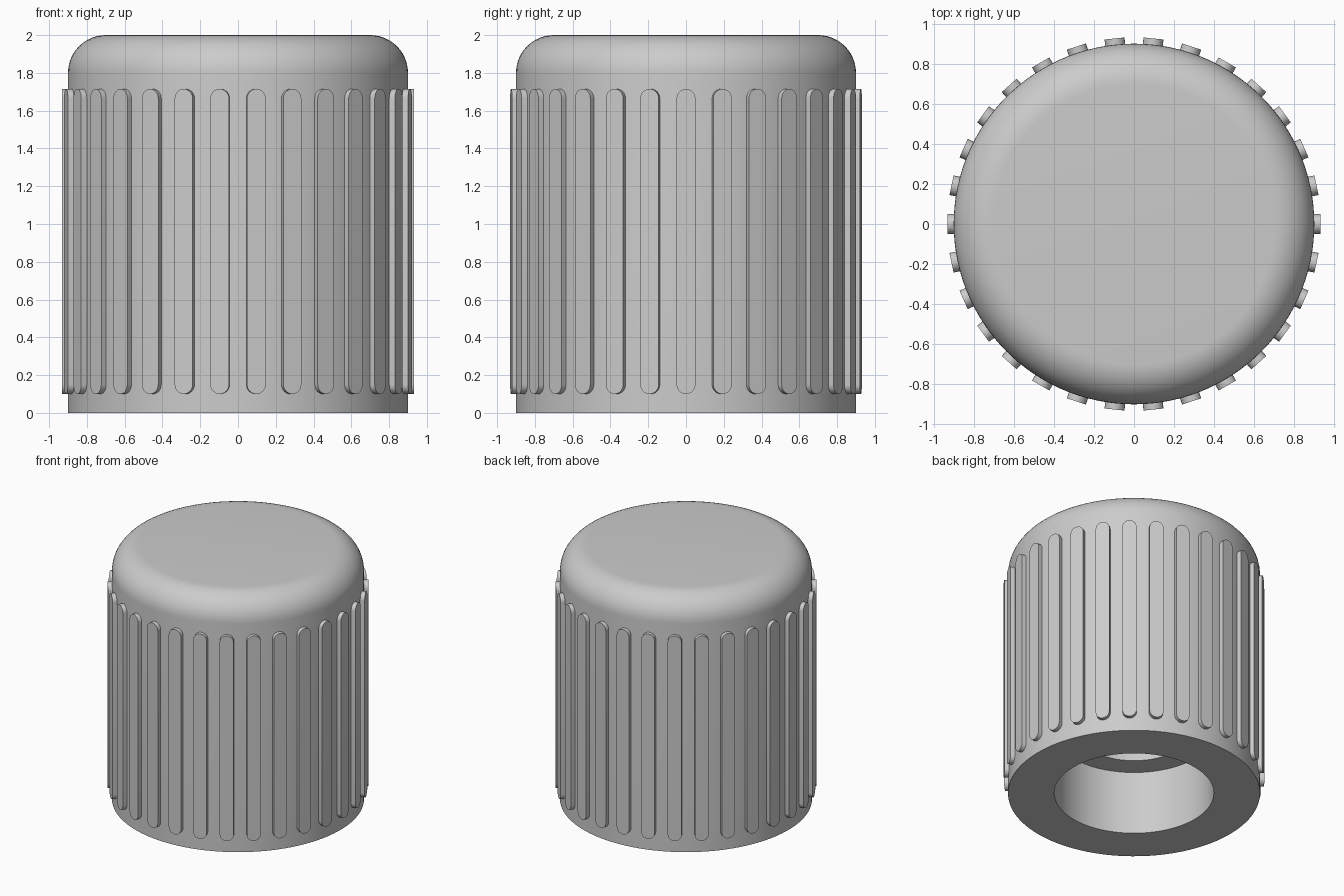
import bpy, bmesh
from math import sin, cos, pi, radians
from mathutils import Matrix, Vector

cube = bpy.data.objects.get("Cube")
if cube:
    bpy.data.objects.remove(cube, do_unlink=True)

RADIUS, HEIGHT, FILLET = 0.90, 2.0, 0.20
RIBS, RIB_WIDTH, RIB_OUTER = 30, 0.10, 0.931
RIB_BOTTOM, RIB_TOP = 0.10, 1.715

grey = bpy.data.materials.new("grey_plastic")
grey.use_nodes = True
colour = (0.6, 0.6, 0.6, 1)
grey.diffuse_color = colour
grey.node_tree.nodes["Principled BSDF"].inputs["Base Color"].default_value = colour


def finish(name, bm):
    bmesh.ops.recalc_face_normals(bm, faces=bm.faces)
    mesh = bpy.data.meshes.new(name)
    bm.to_mesh(mesh)
    bm.free()
    mesh.materials.append(grey)
    obj = bpy.data.objects.new(name, mesh)
    bpy.context.collection.objects.link(obj)
    bpy.ops.object.select_all(action="DESELECT")
    obj.select_set(True)
    bpy.context.view_layer.objects.active = obj
    bpy.ops.object.shade_smooth_by_angle(angle=radians(30))
    return obj


# Knob body: stepped bore, flat base, straight wall and rounded top edge
profile = [(0, 1.5), (0.40, 1.5), (0.40, 0.5), (0.57, 0.5), (0.57, 0), (RADIUS, 0)]
for i in range(13):
    a = i / 12 * pi / 2
    profile.append((RADIUS - FILLET + FILLET * cos(a), HEIGHT - FILLET + FILLET * sin(a)))
profile.append((0, HEIGHT))

bm = bmesh.new()
verts = [bm.verts.new((r, 0, z)) for r, z in profile]
edges = [bm.edges.new(pair) for pair in zip(verts, verts[1:])]
bmesh.ops.spin(bm, geom=verts + edges, cent=(0, 0, 0), axis=(0, 0, 1),
               angle=2 * pi, steps=120, use_duplicate=False)
bmesh.ops.remove_doubles(bm, verts=bm.verts, dist=0.0001)
finish("knob_body", bm)

# Grip ribs: one round-ended bar repeated around the wall
half = RIB_WIDTH / 2
outline = []
for centre, start in ((RIB_TOP - half, 0), (RIB_BOTTOM + half, pi)):
    for i in range(13):
        a = start + pi * i / 12
        outline.append((half * cos(a), centre + half * sin(a)))

bm = bmesh.new()
for n in range(RIBS):
    turn = Matrix.Rotation(2 * pi * n / RIBS, 3, "Z")
    face = bm.faces.new([bm.verts.new(turn @ Vector((RADIUS - 0.03, y, z))) for y, z in outline])
    out = turn @ Vector((RIB_OUTER - RADIUS + 0.03, 0, 0))
    # Keep the inner face so each bar is closed
    extruded = bmesh.ops.extrude_face_region(bm, geom=[face], use_keep_orig=True)
    moved = [v for v in extruded["geom"] if isinstance(v, bmesh.types.BMVert)]
    bmesh.ops.translate(bm, verts=moved, vec=out)
finish("grip_ribs", bm)
